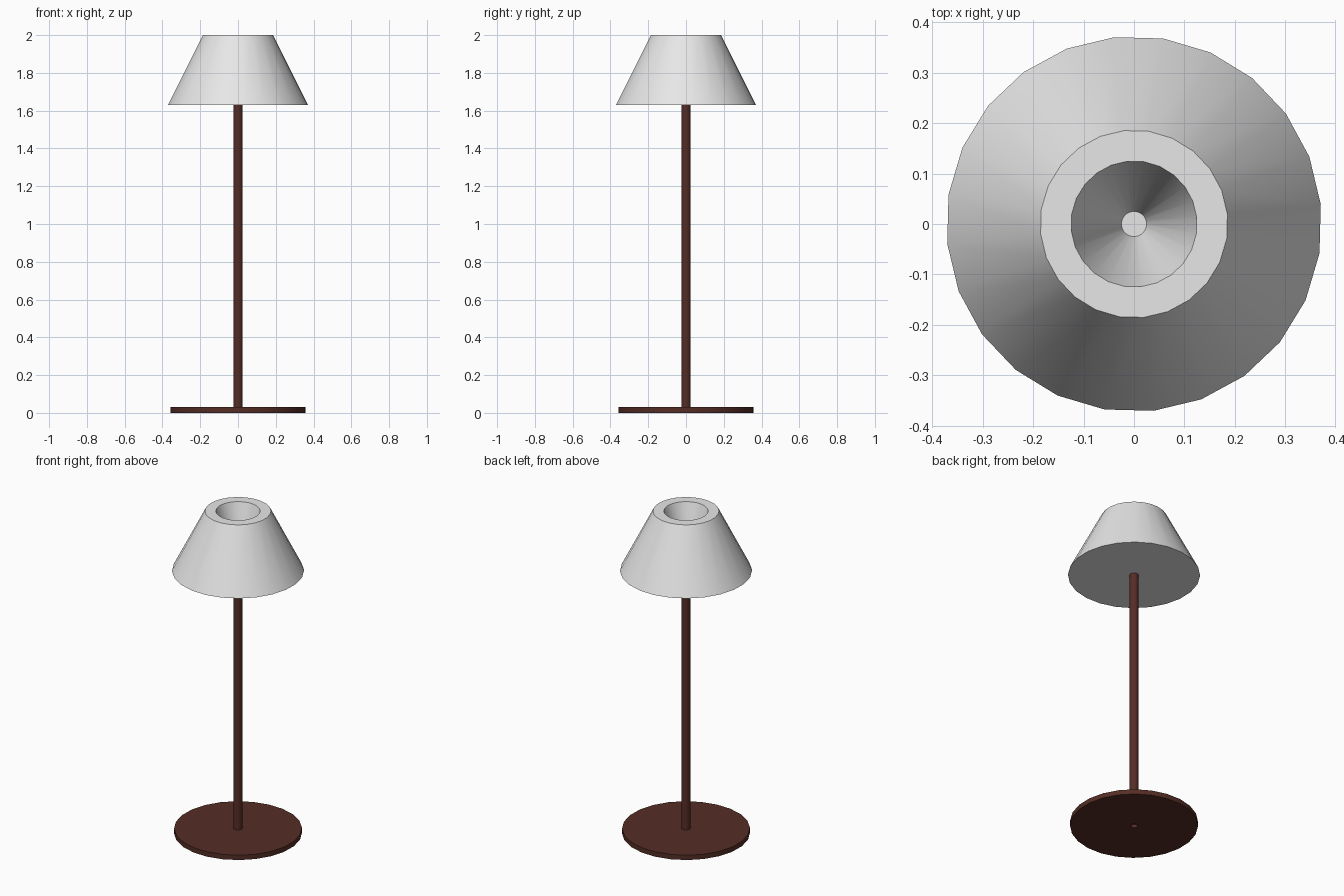
import bpy, bmesh, math

if "Cube" in bpy.data.objects:
    bpy.data.objects.remove(bpy.data.objects["Cube"])

SIDES = 24
TURN = math.radians(6)


def material(name, rgb):
    m = bpy.data.materials.new(name)
    m.diffuse_color = (*rgb, 1)
    m.use_nodes = True
    m.node_tree.nodes["Principled BSDF"].inputs["Base Color"].default_value = m.diffuse_color
    return m


def lathe(name, profile, mat, cap_start=False, cap_end=False):
    """Spin (radius, z) points, listed bottom-outside-top, into a solid."""
    bm = bmesh.new()
    rings = []
    for r, z in profile:
        rings.append([bm.verts.new((r * math.cos(TURN + 2 * math.pi * i / SIDES),
                                    r * math.sin(TURN + 2 * math.pi * i / SIDES), z))
                      for i in range(SIDES)])
    for a, b in zip(rings, rings[1:]):
        for i in range(SIDES):
            j = (i + 1) % SIDES
            bm.faces.new((a[i], a[j], b[j], b[i]))
    if cap_start:
        bm.faces.new(rings[0][::-1])
    if cap_end:
        bm.faces.new(rings[-1])
    me = bpy.data.meshes.new(name)
    bm.to_mesh(me)
    bm.free()
    me.materials.append(mat)
    ob = bpy.data.objects.new(name, me)
    bpy.context.collection.objects.link(ob)
    bpy.ops.object.select_all(action='DESELECT')
    ob.select_set(True)
    bpy.context.view_layer.objects.active = ob
    bpy.ops.object.shade_smooth_by_angle(angle=math.radians(30))
    return ob


brown = material("dark_brown", (0.089, 0.026, 0.018))
white = material("shade_white", (0.8, 0.8, 0.8))

# Round foot with a small dimple underneath
lathe("base", [(0.02, 0.02), (0.02, 0.0), (0.36, 0.0), (0.36, 0.03), (0.025, 0.03)],
      brown, cap_start=True)

# Slim post
lathe("post", [(0.025, 0.03), (0.025, 1.63)], brown)

# Tapered shade: closed underside, flat rim, funnel down to a small disc
lathe("shade", [(0.025, 1.63), (0.372, 1.63), (0.186, 2.0), (0.125, 2.0), (0.025, 1.68)],
      white, cap_end=True)
